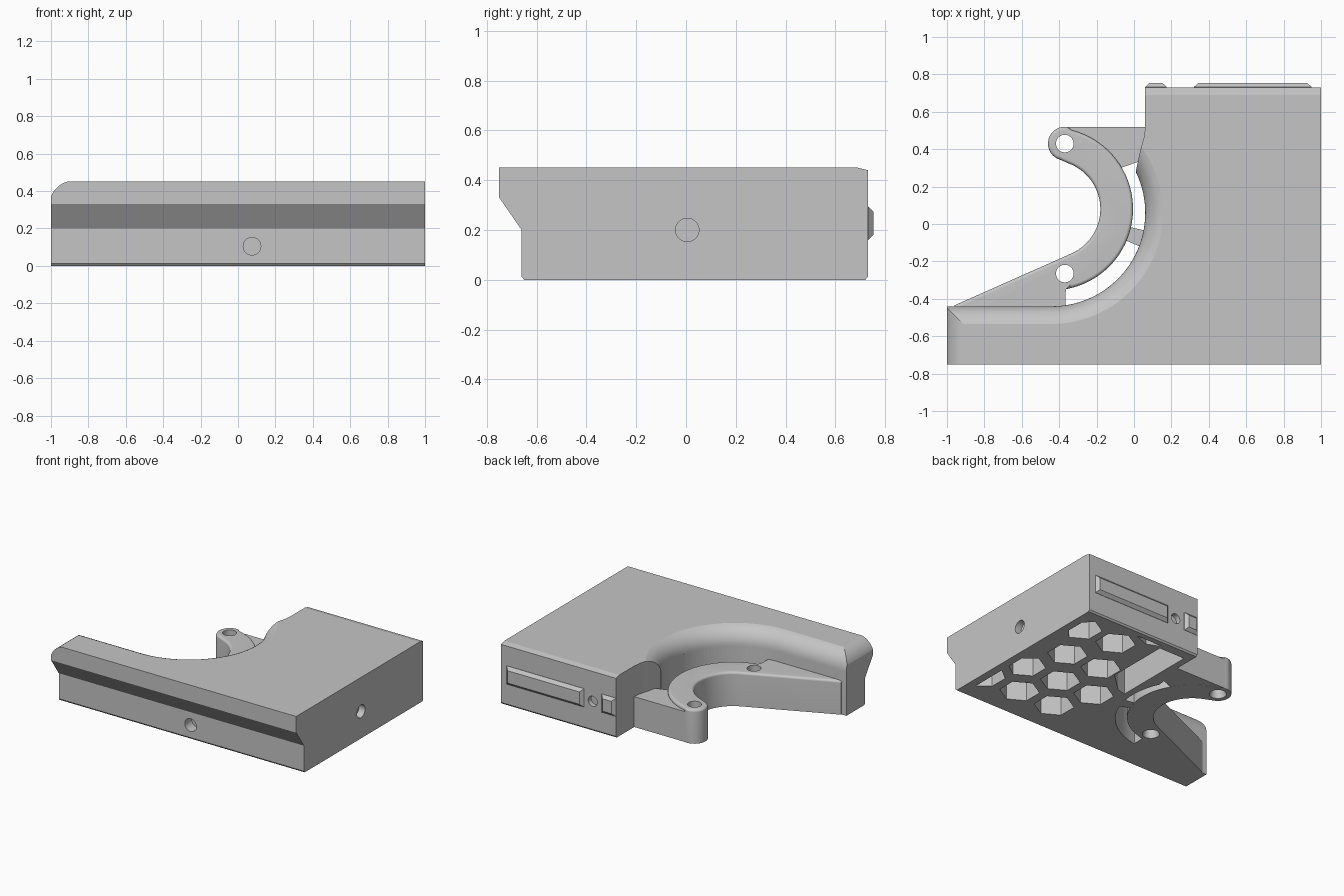
import bpy, bmesh
from math import cos, sin, pi, radians
from mathutils import Vector, Matrix

cube = bpy.data.objects.get("Cube")
if cube:
    bpy.data.objects.remove(cube, do_unlink=True)

grey = bpy.data.materials.new("plain grey")
grey.use_nodes = True
colour = (0.56, 0.56, 0.56, 1)
grey.diffuse_color = colour
grey.node_tree.nodes["Principled BSDF"].inputs["Base Color"].default_value = colour


def add_object(name, bm):
    bmesh.ops.recalc_face_normals(bm, faces=bm.faces)
    mesh = bpy.data.meshes.new(name)
    bm.to_mesh(mesh)
    bm.free()
    mesh.materials.append(grey)
    obj = bpy.data.objects.new(name, mesh)
    bpy.context.collection.objects.link(obj)
    return obj


def loft(name, rings):
    """Skin a closed solid through rings of equal point count."""
    bm = bmesh.new()
    loops = [[bm.verts.new(p) for p in ring] for ring in rings]
    n = len(loops[0])
    for a, b in zip(loops, loops[1:]):
        for i in range(n):
            j = (i + 1) % n
            bm.faces.new((a[i], a[j], b[j], b[i]))
    bm.faces.new(loops[0])
    bm.faces.new(loops[-1][::-1])
    return add_object(name, bm)


def prism(name, outline, z0, z1):
    return loft(name, [[(x, y, z) for x, y in outline] for z in (z0, z1)])


def arc(cx, cy, r, start, end, steps):
    angles = [radians(start + (end - start) * i / steps) for i in range(steps + 1)]
    return [(cx + r * cos(a), cy + r * sin(a)) for a in angles]


def rod(name, centre, axis, r, depth, r2=None):
    bm = bmesh.new()
    turn = Vector((0, 0, 1)).rotation_difference(Vector(axis)).to_matrix().to_4x4()
    bmesh.ops.create_cone(bm, cap_ends=True, segments=40, radius1=r,
                          radius2=r if r2 is None else r2, depth=depth,
                          matrix=Matrix.Translation(centre) @ turn)
    return add_object(name, bm)


def cut(target, cutter):
    cutter.hide_render = True
    mod = target.modifiers.new("cut", 'BOOLEAN')
    mod.operation = 'DIFFERENCE'
    mod.solver = 'EXACT'
    mod.object = cutter
    bpy.context.view_layer.objects.active = target
    bpy.ops.object.modifier_apply(modifier=mod.name)
    bpy.data.objects.remove(cutter, do_unlink=True)


def rounding_cutter(path):
    """Cutter that rounds a top edge; path holds (point, outward direction).
    The arc stops short of tangent, so a crisp line remains on top."""
    r, top, last = 0.13, 0.45, radians(74)
    base = top - r * sin(last)
    section = [(-0.06, 0.5), (-0.06, base)]
    section += [(r - r * cos(a), base + r * sin(a))
                for a in [last * i / 10 for i in range(11)]]
    section += [(r - r * cos(last) + 0.02, 0.5)]
    return loft("rounding", [[(p[0] + d[0] * o, p[1] + d[1] * o, z)
                              for o, z in section] for p, d in path])


# Main body: side profile run along x
side = [(-0.65, 0), (0.72, 0), (0.73, 0.012), (0.73, 0.44), (0.69, 0.45),
        (-0.75, 0.45), (-0.75, 0.33), (-0.66, 0.2), (-0.66, 0.012)]
body = loft("main_body", [[(x, y, z) for y, z in side] for x in (-1, 1)])

# Large round bay in the back right
bay_x, bay_y, bay_r = -0.44, 0.06, 0.5
bay = [(-1.1, 0.8), (0.06, 0.8), (0.06, 0.52), (0.055, 0.47), (0.035, 0.4)]
bay += arc(bay_x, bay_y, bay_r, 26, -90, 48) + [(-1.1, bay_y - bay_r)]
cut(body, prism("bay", bay, -0.1, 0.6))

# Rounded top edges of the bay and the right end
edge = [((-1.1, bay_y - bay_r), (0, -1))]
for a in range(-90, 51, 3):
    d = (cos(radians(a)), sin(radians(a)))
    edge.append(((bay_x + bay_r * d[0], bay_y + bay_r * d[1]), d))
cut(body, rounding_cutter(edge))
cut(body, rounding_cutter([((-1.008, y), (1, 0)) for y in (-0.9, -0.3)]))

# Screw holes in the front, left side and back
cut(body, rod("hole", (0.075, -0.66, 0.105), (0, 1, 0), 0.047, 0.16))
cut(body, rod("hole", (1, 0.005, 0.2), (1, 0, 0), 0.047, 0.1))
cut(body, rod("hole", (0.25, 0.73, 0.22), (0, 1, 0), 0.037, 0.07))

# Honeycomb pockets underneath, trimmed at the border
rows = [(-0.04, [0.57]), (0.22, [0.12, 0.41]), (0.54, [0.26, 0.55]),
        (0.84, [0.15, 0.45, 0.74]), (1.12, [0.03, 0.33, 0.63])]
for v, columns in rows:
    for u in columns:
        hexagon = [(min(x, 0.94), min(y, 0.68))
                   for x, y in arc(1 - u, 0.73 - v, 0.135, 30, 330, 5)]
        cut(body, prism("pocket", hexagon, -0.1, 0.32))
cut(body, prism("pocket", [(0.11, 0.65), (0.32, 0.65), (0.32, 0.18),
                           (0.18, 0.05), (0.11, 0.03)], -0.1, 0.32))

# Curved mounting arm with its web to the wall
cx, cy = -0.44, 0.08
holes = [(-0.37, 0.43), (-0.37, -0.265)]
outline = arc(cx, cy, 0.435, -80, 76, 40)
outline += arc(*holes[0], 0.09, 80, 255, 18)
outline += arc(cx, cy, 0.26, 70, -67, 36)
outline += [(-0.96, -0.435), (-0.96, -0.53), (-0.37, -0.53)]
arm = prism("mounting_arm", outline, 0, 0.25)
bm = bmesh.new()
bm.from_mesh(arm.data)
rim = [e for e in bm.edges if all(v.co.z > 0.2 and v.co.y > -0.5 for v in e.verts)]
bmesh.ops.bevel(bm, geom=rim, offset=0.018, segments=8, profile=0.5,
                affect='EDGES', clamp_overlap=True)
bm.to_mesh(arm.data)
bm.free()
for x, y in holes:
    cut(arm, rod("hole", (x, y, 0.12), (0, 0, 1), 0.047, 0.5))
    cut(arm, rod("countersink", (x, y, 0.01), (0, 0, 1), 0.062, 0.06, 0.047))

# Web and small bridge joining the arm to the body
back_web = prism("back_web", [(-0.37, 0.519), (0.08, 0.519), (0.08, 0.35),
                              (0.03, 0.335), (-0.07, 0.3), (-0.15, 0.35),
                              (-0.3, 0.45)], 0.001, 0.225)
bridge = prism("bridge", arc(cx, cy, 0.42, -23, -13, 4) + arc(cx, cy, 0.52, -13, -23, 4),
               0.001, 0.16)

# Raised chamfered plates on the back
plates = []
for name, x0, x1 in (("wide_back_plate", 0.32, 0.95), ("small_back_plate", 0.06, 0.175)):
    rings = []
    for y, inset in ((0.72, 0), (0.732, 0), (0.753, 0.022)):
        a, b, lo, hi = x0 + inset, x1 - inset, 0.16 + inset, 0.295 - inset
        rings.append([(a, y, lo), (b, y, lo), (b, y, hi), (a, y, hi)])
    plates.append(loft(name, rings))

# Smooth curves, keep hard edges
bpy.ops.object.select_all(action='DESELECT')
for obj in [body, arm, back_web, bridge] + plates:
    obj.select_set(True)
bpy.context.view_layer.objects.active = body
bpy.ops.object.shade_smooth_by_angle(angle=radians(12))
